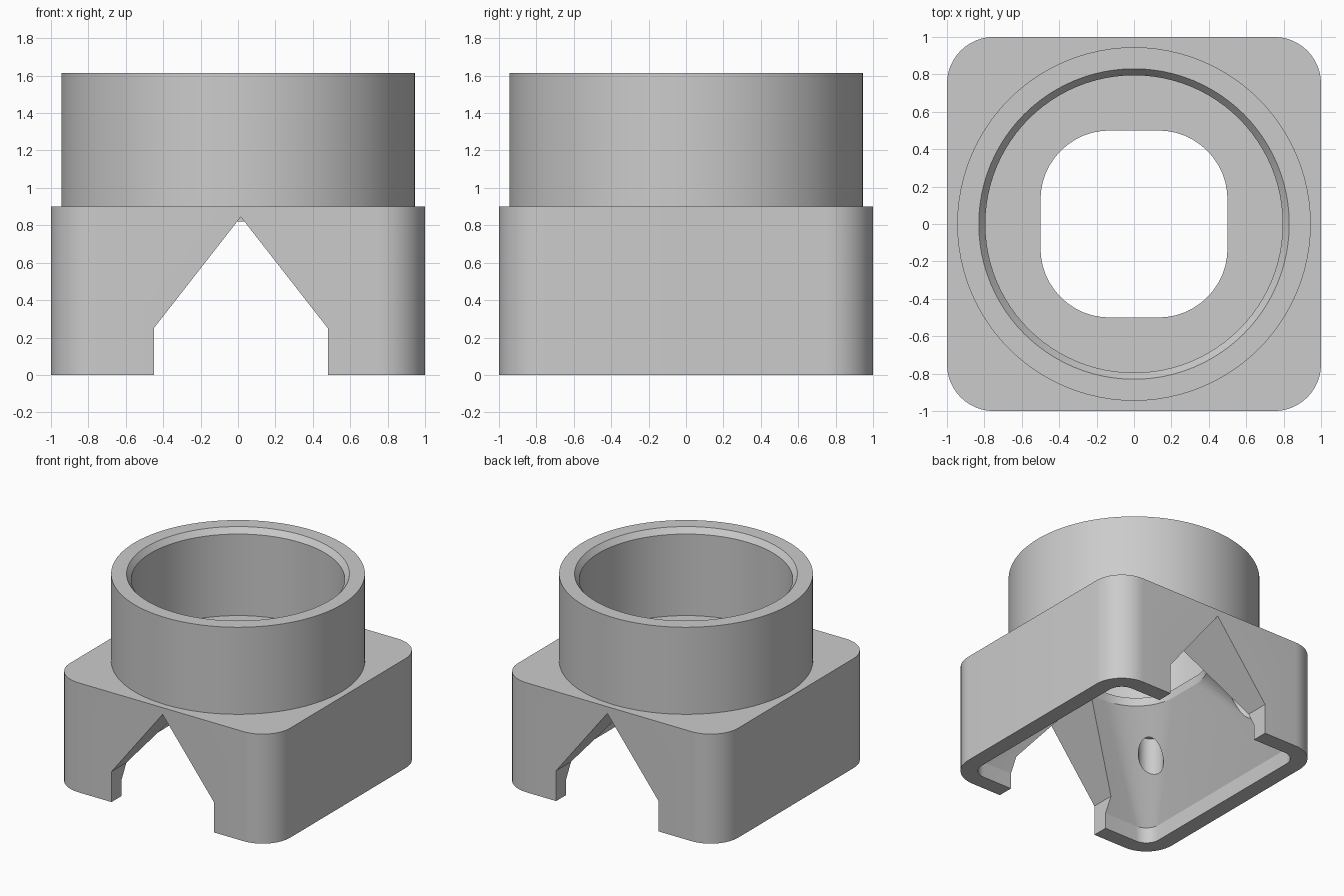
import bpy, bmesh, math

if "Cube" in bpy.data.objects:
    bpy.data.objects.remove(bpy.data.objects["Cube"])

grey = bpy.data.materials.new("light_grey")
grey.diffuse_color = (0.6, 0.6, 0.6, 1)
grey.use_nodes = True
grey.node_tree.nodes["Principled BSDF"].inputs["Base Color"].default_value = grey.diffuse_color


def rounded_square(half, r, z, n=12):
    """Outline of a square with rounded corners at height z."""
    pts = []
    for k, (sx, sy) in enumerate([(1, 1), (-1, 1), (-1, -1), (1, -1)]):
        for i in range(n + 1):
            a = math.pi / 2 * (k + i / n)
            pts.append((sx * (half - r) + r * math.cos(a),
                        sy * (half - r) + r * math.sin(a), z))
    return pts


def circle(r, z, cx=0, cy=0, n=96):
    return [(cx + r * math.cos(2 * math.pi * i / n),
             cy + r * math.sin(2 * math.pi * i / n), z) for i in range(n)]


def loft(name, rings, caps=True):
    """Skin a stack of matching outlines into a solid."""
    bm = bmesh.new()
    loops = [[bm.verts.new(p) for p in ring] for ring in rings]
    n = len(loops[0])
    for a, b in zip(loops, loops[1:]):
        for i in range(n):
            j = (i + 1) % n
            bm.faces.new((a[i], a[j], b[j], b[i]))
    if caps:
        bm.faces.new(loops[0][::-1])
        bm.faces.new(loops[-1])
    bmesh.ops.recalc_face_normals(bm, faces=bm.faces)
    me = bpy.data.meshes.new(name)
    bm.to_mesh(me)
    bm.free()
    me.materials.append(grey)
    ob = bpy.data.objects.new(name, me)
    bpy.context.collection.objects.link(ob)
    return ob


def activate(ob):
    bpy.ops.object.select_all(action='DESELECT')
    ob.select_set(True)
    bpy.context.view_layer.objects.active = ob


def cut(target, cutter):
    m = target.modifiers.new("cut", 'BOOLEAN')
    m.operation = 'DIFFERENCE'
    m.solver = 'EXACT'
    m.object = cutter
    activate(target)
    bpy.ops.object.modifier_apply(modifier=m.name)
    bpy.data.objects.remove(cutter)


# Square base with rounded corners
base = loft("base", [rounded_square(1, 0.25, 0), rounded_square(1, 0.25, 0.9)])

# Hollow inside: short straight lip, then a taper up to the rounded opening
cut(base, loft("funnel_cutter", [
    rounded_square(0.87, 0.12, -0.1), rounded_square(0.87, 0.12, 0.13),
    rounded_square(0.5, 0.37, 0.83), rounded_square(0.5, 0.37, 1.0)]))

# Pointed notches through the front and back walls
notch = [(-0.45, -0.1), (0.48, -0.1), (0.48, 0.25), (0.015, 0.845), (-0.45, 0.25)]
for s in (-1, 1):
    cut(base, loft("notch_cutter", [[(x, s * y, z) for x, z in notch]
                                    for y in (0.505, 1.2)]))

# Blind vertical holes in the inner corners
for sx in (-1, 1):
    for sy in (-1, 1):
        cut(base, loft("hole_cutter", [circle(0.095, z, sx * 0.61, sy * 0.53, 32)
                                       for z in (0.2, 0.74)]))

# Round collar with a bevelled inner rim
collar = loft("collar", [circle(r, z) for r, z in [
    (0.945, 0.9), (0.945, 1.615), (0.83, 1.615), (0.795, 1.57), (0.795, 0.9)]],
    caps=False)

for ob in (base, collar):
    activate(ob)
    bpy.ops.object.shade_smooth_by_angle(angle=math.radians(25))
